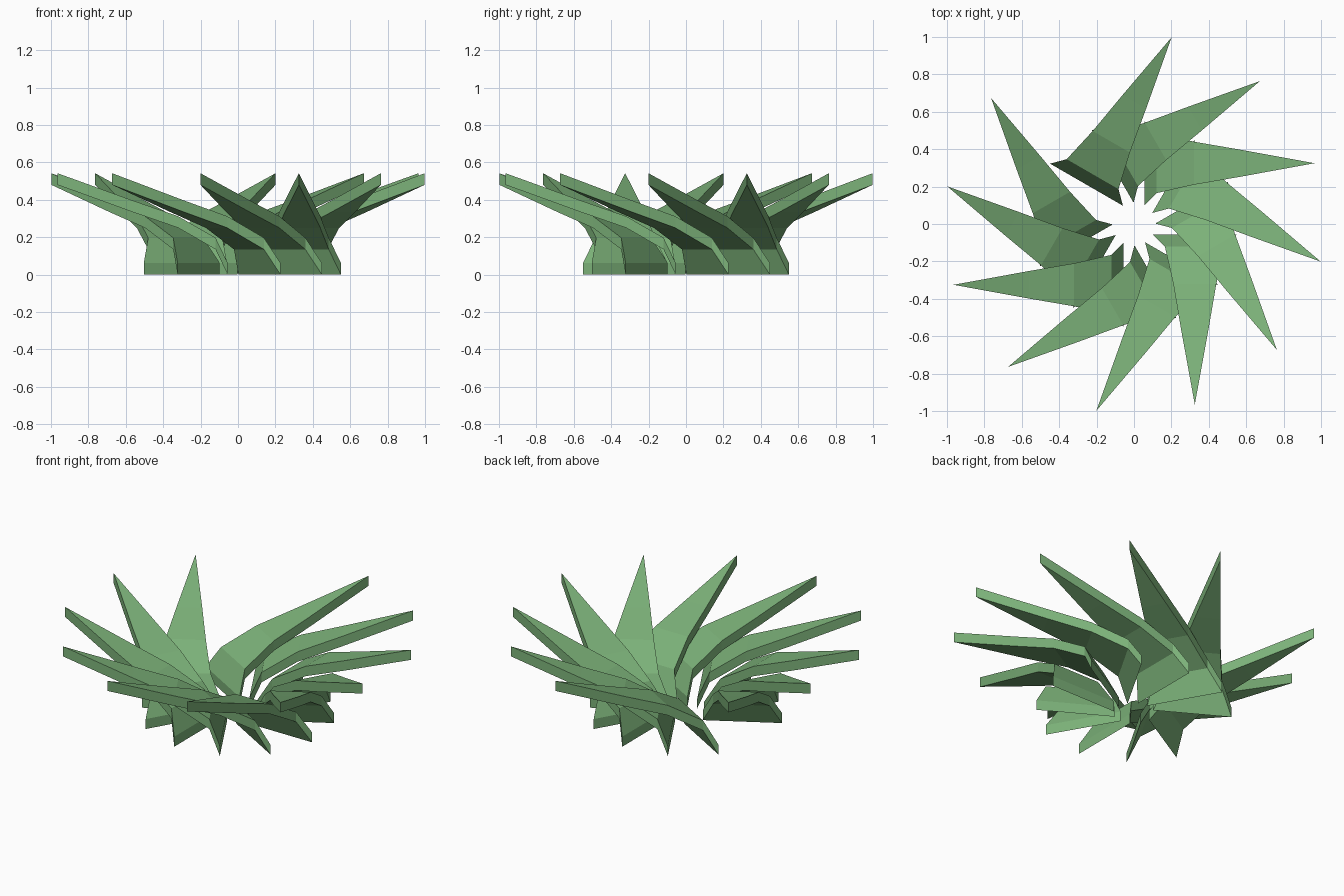
import bpy
import bmesh
import math
from mathutils import Matrix

cube = bpy.data.objects.get("Cube")
if cube:
    bpy.data.objects.remove(cube, do_unlink=True)

green = bpy.data.materials.new("leaf_green")
green.use_nodes = True
color = (0.2, 0.44, 0.19, 1)
green.diffuse_color = color
green.node_tree.nodes["Principled BSDF"].inputs["Base Color"].default_value = color

# Leaf rows: reach along the leaf, underside height, half width
ROWS = [(0.055, 0.0, 0.225), (0.12, 0.135, 0.16), (0.32, 0.25, 0.115), (0.565, 0.335, 0.073)]
TIP = (0.965, 0.48)
OFFSET = 0.325     # sideways distance of the leaf's middle line from the centre
THICK = 0.062


def leaf_mesh():
    bm = bmesh.new()
    # Each row is a ring: low and high corners on both sides
    rings = []
    for reach, z, half in ROWS:
        corners = [(-half, z), (half, z), (half, z + THICK), (-half, z + THICK)]
        rings.append([bm.verts.new((OFFSET + u, -reach, h)) for u, h in corners])
    low, high = [bm.verts.new((OFFSET, -TIP[0], TIP[1] + h)) for h in (0, THICK)]
    bm.faces.new(rings[0])
    for a, b in zip(rings, rings[1:]):
        for i in range(4):
            j = (i + 1) % 4
            bm.faces.new((a[i], a[j], b[j], b[i]))
    # Pointed end with an upright tip edge
    a = rings[-1]
    bm.faces.new((a[0], a[1], low))
    bm.faces.new((a[2], a[3], high))
    bm.faces.new((a[1], a[2], high, low))
    bm.faces.new((a[3], a[0], low, high))
    bmesh.ops.recalc_face_normals(bm, faces=bm.faces)
    mesh = bpy.data.meshes.new("leaf")
    bm.to_mesh(mesh)
    bm.free()
    mesh.materials.append(green)
    return mesh


# Eleven leaves in a twelve-place whorl, leaving one gap at the back
mesh = leaf_mesh()
GAP = 6
for k in range(12):
    if k != GAP:
        leaf = bpy.data.objects.new(f"leaf_{k + 1}", mesh)
        leaf.matrix_world = Matrix.Rotation(math.radians(30 * k), 4, "Z")
        bpy.context.collection.objects.link(leaf)
